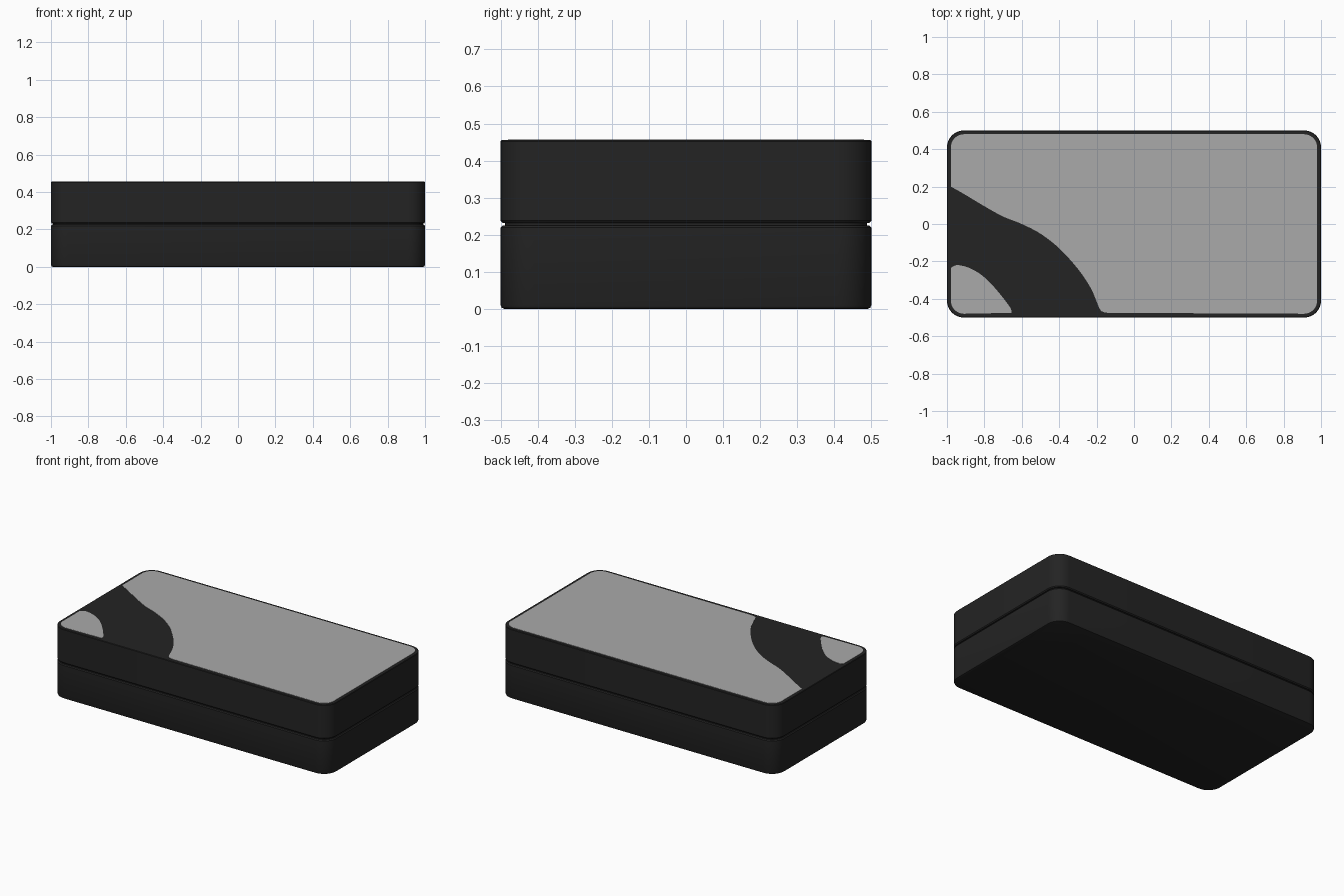
import bpy, bmesh, math
from mathutils import Vector

if "Cube" in bpy.data.objects:
    bpy.data.objects.remove(bpy.data.objects["Cube"])


def material(name, v):
    m = bpy.data.materials.new(name)
    m.diffuse_color = (v, v, v, 1)
    m.use_nodes = True
    m.node_tree.nodes["Principled BSDF"].inputs["Base Color"].default_value = m.diffuse_color
    return m


BLACK = material("black plastic", 0.017)
GREY = material("light grey", 0.40)


def arc(cx, cy, r, start, n=10):
    """Quarter arc, counter-clockwise from start degrees."""
    return [(cx + r * math.cos(math.radians(start + 90 * i / n)),
             cy + r * math.sin(math.radians(start + 90 * i / n))) for i in range(n + 1)]


def rounded_rect(hx, hy, r):
    return (arc(hx - r, hy - r, r, 0) + arc(r - hx, hy - r, r, 90)
            + arc(r - hx, r - hy, r, 180) + arc(hx - r, r - hy, r, 270))


def smooth_path(pts, n=6):
    """Catmull-Rom curve through the points."""
    p = [Vector(q) for q in [pts[0]] + pts + [pts[-1]]]
    out = []
    for a, b, c, d in zip(p, p[1:], p[2:], p[3:]):
        for i in range(n):
            t = i / n
            q = 0.5 * (2 * b + (c - a) * t + (2 * a - 5 * b + 4 * c - d) * t * t
                       + (3 * b - a - 3 * c + d) * t ** 3)
            out.append((q.x, q.y))
    return out + [pts[-1]]


def loft(name, rings, mat):
    """Closed solid through rings of (outline, z)."""
    bm = bmesh.new()
    loops = [[bm.verts.new((x, y, z)) for x, y in outline] for outline, z in rings]
    n = len(loops[0])
    for lo, hi in zip(loops, loops[1:]):
        for i in range(n):
            j = (i + 1) % n
            bm.faces.new((lo[i], lo[j], hi[j], hi[i]))
    bm.faces.new(loops[0][::-1])
    bm.faces.new(loops[-1])
    bmesh.ops.recalc_face_normals(bm, faces=bm.faces)
    me = bpy.data.meshes.new(name)
    bm.to_mesh(me)
    bm.free()
    me.materials.append(mat)
    ob = bpy.data.objects.new(name, me)
    bpy.context.collection.objects.link(ob)
    bpy.ops.object.select_all(action='DESELECT')
    ob.select_set(True)
    bpy.context.view_layer.objects.active = ob
    bpy.ops.object.shade_smooth_by_angle(angle=math.radians(35))


def shell(name, profile):
    loft(name, [(rounded_rect(1 - i, 0.5 - i, 0.09 - i), z) for i, z in profile], BLACK)


# Two case halves and the recessed seam between them
shell("case_base", [(0.010, 0), (0.003, 0.003), (0, 0.010), (0, 0.219), (0.005, 0.225)])
shell("seam", [(0.012, 0.222), (0.012, 0.236)])
shell("case_lid", [(0.005, 0.232), (0, 0.238), (0, 0.452), (0.003, 0.455)])

# Light inlays on the lid, leaving a curved dark band
X, Y, R = 0.979, 0.480, 0.07
main_edge = smooth_path([(-X, 0.20), (-0.9, 0.155), (-0.8, 0.095), (-0.7, 0.04), (-0.6, 0),
                         (-0.5, -0.052), (-0.4, -0.13), (-0.3, -0.24), (-0.23, -0.345),
                         (-0.185, -0.45), (-0.165, -0.47), (-0.14, -0.475)])
main_panel = (main_edge + arc(X - R, R - Y, R, 270) + arc(X - R, Y - R, R, 0)
              + arc(R - X, Y - R, R, 90))
corner_edge = smooth_path([(-0.655, -0.475), (-0.66, -0.45), (-0.7, -0.395), (-0.75, -0.335),
                           (-0.8, -0.285), (-0.85, -0.25), (-0.9, -0.228), (-0.95, -0.220),
                           (-X, -0.235)])
corner_panel = corner_edge + arc(R - X, R - Y, R, 180)
for name, outline in (("main_panel", main_panel), ("corner_panel", corner_panel)):
    loft(name, [(outline, 0.453), (outline, 0.457)], GREY)
